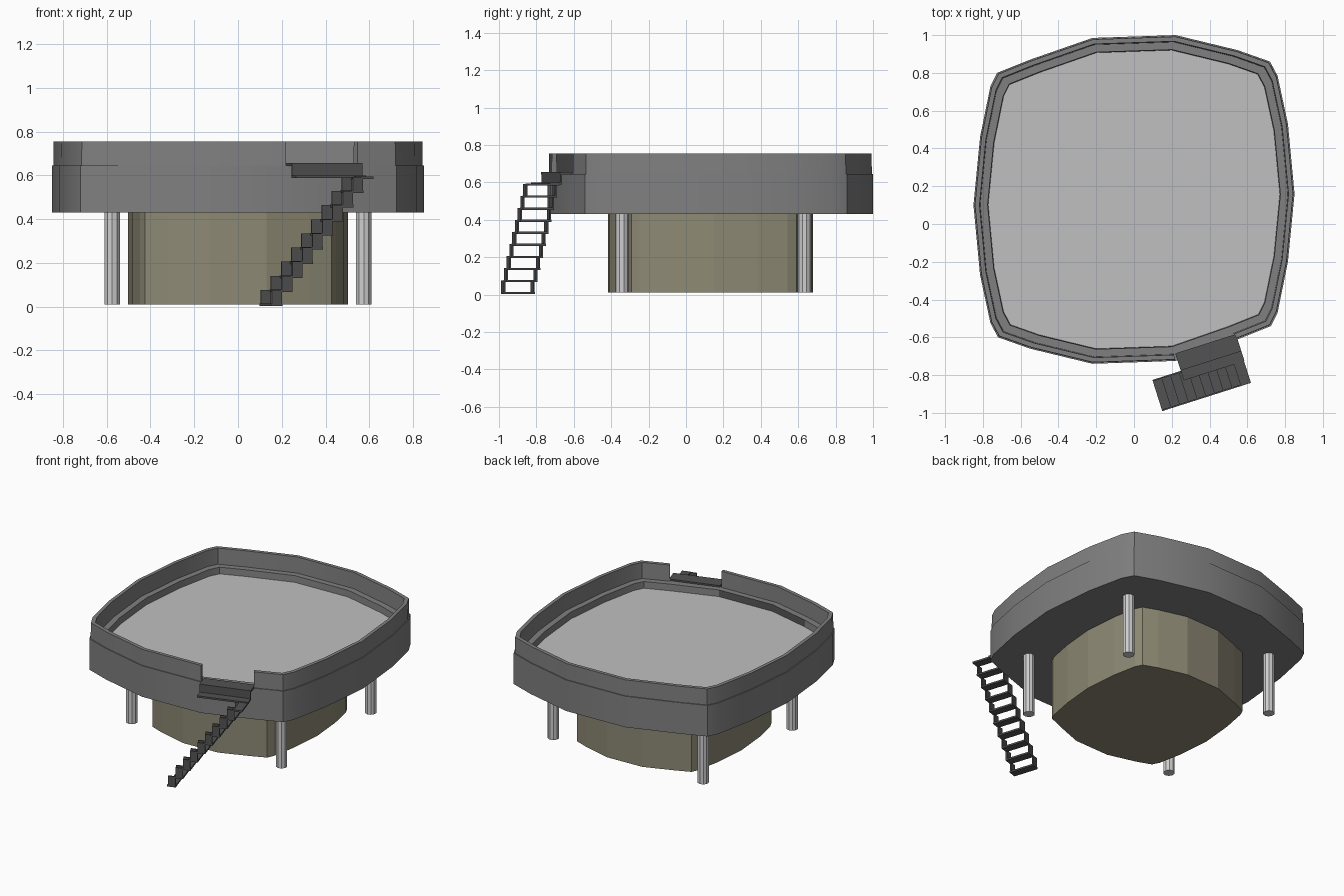
import bpy, bmesh, math
from mathutils import Vector

if "Cube" in bpy.data.objects:
    bpy.data.objects.remove(bpy.data.objects["Cube"])

def mat(name, c):
    m = bpy.data.materials.new(name)
    m.diffuse_color = (*c, 1)
    m.use_nodes = True
    m.node_tree.nodes["Principled BSDF"].inputs["Base Color"].default_value = m.diffuse_color
    return m

GREY = mat("wall_grey", (.215, .215, .215))
LIGHT = mat("floor_light_grey", (.53, .53, .53))
DARK = mat("stair_dark_grey", (.085, .085, .085))
OLIVE = mat("base_olive", (.265, .25, .175))
STEEL = mat("leg_pale_grey", (.62, .62, .62))

CY = 0.13  # centre of the platform in y
HALF = [(.85, .03), (.815, .40), (.76, .655), (.72, .73), (.55, .79), (.22, .87),
        (-.22, .855), (-.55, .74), (-.725, .67), (-.76, .60), (-.815, .33)]
OUTLINE = HALF + [(-x, -y) for x, y in HALF]
N = len(OUTLINE)
GAP = 17  # outline segment left open for the entrance

def finish(name, bm, mats, smooth=False):
    bmesh.ops.recalc_face_normals(bm, faces=bm.faces[:])
    me = bpy.data.meshes.new(name)
    bm.to_mesh(me)
    bm.free()
    for m in mats:
        me.materials.append(m)
    ob = bpy.data.objects.new(name, me)
    bpy.context.collection.objects.link(ob)
    if smooth:
        bpy.ops.object.select_all(action='DESELECT')
        ob.select_set(True)
        bpy.context.view_layer.objects.active = ob
        bpy.ops.object.shade_smooth_by_angle(angle=math.radians(20))
    return ob

def ring(bm, inset, z, sx=1, sy=1):
    k = 1 - inset / .85
    return [bm.verts.new((x * k * sx, CY + y * k * sy, z)) for x, y in OUTLINE]

def bridge(bm, a, b, skip=None):
    return [bm.faces.new((a[i], a[(i + 1) % N], b[(i + 1) % N], b[i]))
            for i in range(N) if i != skip]

# Platform tray: underside, outer wall, ledge, inner drop and floor
bm = bmesh.new()
rings = [ring(bm, d, z) for d, z in [(0, .43), (0, .645), (.075, .645), (.078, .60)]]
bm.faces.new(rings[0])
for a, b in zip(rings, rings[1:]):
    inner = bridge(bm, a, b)
for i in (15, 16):  # darker stretch of the inner wall beside the entrance
    inner[i].material_index = 2
bm.faces.new(rings[-1]).material_index = 1
finish("platform_tray", bm, [GREY, LIGHT, DARK], True)

# Parapet above the ledge, open at the entrance
bm = bmesh.new()
r = [ring(bm, d, z) for d, z in [(.006, .645), (.008, .755), (.032, .755), (.036, .645)]]
for k in range(4):
    bridge(bm, r[k], r[(k + 1) % 4], GAP)
for i in (GAP, GAP + 1):
    bm.faces.new([q[i] for q in r])
finish("parapet", bm, [GREY], True)

# Central base block
bm = bmesh.new()
lo, hi = ring(bm, 0, .01, .59, .63), ring(bm, 0, .435, .59, .63)
bridge(bm, lo, hi)
bm.faces.new(lo)
bm.faces.new(hi)
finish("base_block", bm, [OLIVE])

# Four legs
for sx in (-1, 1):
    for sy in (-1, 1):
        bpy.ops.mesh.primitive_cylinder_add(vertices=10, radius=.037, depth=.425,
                                            location=(sx * .575, .145 + sy * .488, .2225))
        ob = bpy.context.object
        ob.name = "leg"
        ob.data.materials.append(STEEL)

# Stairs: boxes in a frame along the entrance (t = along the wall, n = outward)
O = Vector((.22, -.69, 0))
T = Vector((.953, .303, 0))
OUT = Vector((.303, -.953, 0))

def box(bm, t0, t1, n0, n1, z0, z1):
    v = [bm.verts.new(O + T * t + OUT * n + Vector((0, 0, z)))
         for z in (z0, z1) for t, n in ((t0, n0), (t1, n0), (t1, n1), (t0, n1))]
    for f in ((0, 1, 2, 3), (4, 5, 6, 7), (0, 1, 5, 4), (1, 2, 6, 5), (2, 3, 7, 6), (3, 0, 4, 7)):
        bm.faces.new([v[i] for i in f])

# Landing: upper plate, riser and lower plate
bm = bmesh.new()
box(bm, 0, .337, -.005, .09, .642, .656)
box(bm, 0, .337, .08, .088, .592, .645)
box(bm, 0, .337, .08, .145, .588, .60)
finish("landing", bm, [DARK])

# Treads with a thin bracket at each end
bm = bmesh.new()
STEPS, PITCH, RISE = 10, .0485, .0645
for i in range(STEPS):
    t, z = -.158 + i * PITCH, .002 + i * RISE
    box(bm, t, t + .056, .092, .265, z, z + .012)
    if i < STEPS - 1:
        for n in (.092, .257):
            box(bm, t + PITCH - .006, t + PITCH + .006, n, n + .008, z, z + RISE)
            box(bm, t + .006, t + PITCH, n, n + .008, z + .01, z + RISE)
            box(bm, t + .006, t + PITCH + .006, n, n + .008, z + RISE, z + RISE + .01)
finish("stairs", bm, [DARK])
